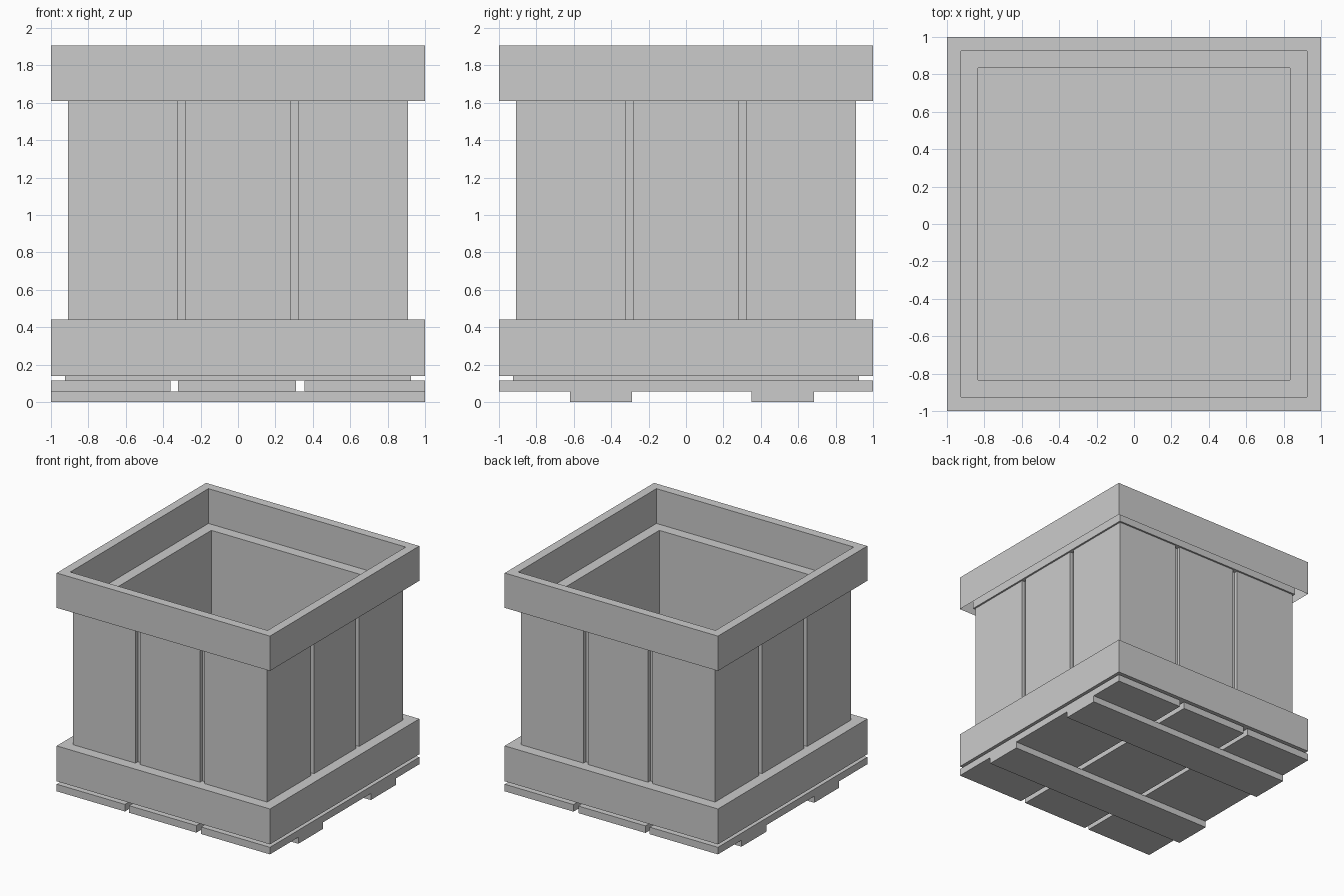
import bpy

if "Cube" in bpy.data.objects:
    bpy.data.objects.remove(bpy.data.objects["Cube"])


def make_mesh(name, verts, faces):
    mesh = bpy.data.meshes.new(name)
    mesh.from_pydata(verts, [], faces)
    mesh.update()
    obj = bpy.data.objects.new(name, mesh)
    bpy.context.collection.objects.link(obj)
    return obj


def box(name, x, y, z):
    verts = [(a, b, c) for c in z for a, b in
             ((x[0], y[0]), (x[1], y[0]), (x[1], y[1]), (x[0], y[1]))]
    faces = [(3, 2, 1, 0), (4, 5, 6, 7)]
    faces += [(i, (i + 1) % 4, (i + 1) % 4 + 4, i + 4) for i in range(4)]
    return make_mesh(name, verts, faces)


def loft(name, loops, closed=False, cap_last=False):
    """Join equal-length counter-clockwise loops with quads."""
    n, m = len(loops[0]), len(loops)
    faces = []
    for j in range(m if closed else m - 1):
        a, b = j * n, (j + 1) % m * n
        for i in range(n):
            k = (i + 1) % n
            faces.append((a + i, a + k, b + k, b + i))
    if cap_last:
        faces.append(tuple(range((m - 1) * n, m * n)))
    return make_mesh(name, [v for loop in loops for v in loop], faces)


def square(r, z):
    return [(-r, -r, z), (r, -r, z), (r, r, z), (-r, r, z)]


# top rim (open underneath), ledge, inner walls and floor as one shell
rim_profile = [(1, 1.61), (1, 1.905), (0.925, 1.905), (0.925, 1.61),
               (0.835, 1.61), (0.835, 0.16)]
loft("rim_and_liner", [square(r, z) for r, z in rim_profile], cap_last=True)

# outer walls: three boards per side with shallow grooves between them
W, D = 0.91, 0.88
side = [(-W, -W)]
for g in (-0.3025, 0.3025):
    side += [(g - 0.021, -W), (g - 0.021, -D), (g + 0.021, -D), (g + 0.021, -W)]
outline = []
for _ in range(4):
    outline += side
    side = [(-y, x) for x, y in side]
loft("board_walls", [[(x, y, z) for x, y in outline] for z in (0.14, 1.61)])

# bottom band around the walls
band_profile = [(1, 0.14), (1, 0.44), (0.87, 0.44), (0.87, 0.14)]
loft("bottom_band", [square(r, z) for r, z in band_profile], closed=True)

# base plate between band and pallet
box("base_plate", (-0.925, 0.925), (-0.925, 0.925), (0.115, 0.14))

# pallet planks and runners
for i, x in enumerate(((-1, -0.36), (-0.32, 0.31), (0.355, 1))):
    box(f"pallet_plank_{i + 1}", x, (-1, 1), (0.055, 0.115))
for i, y in enumerate(((-0.62, -0.29), (0.35, 0.685))):
    box(f"pallet_runner_{i + 1}", (-1, 1), y, (0, 0.055))
